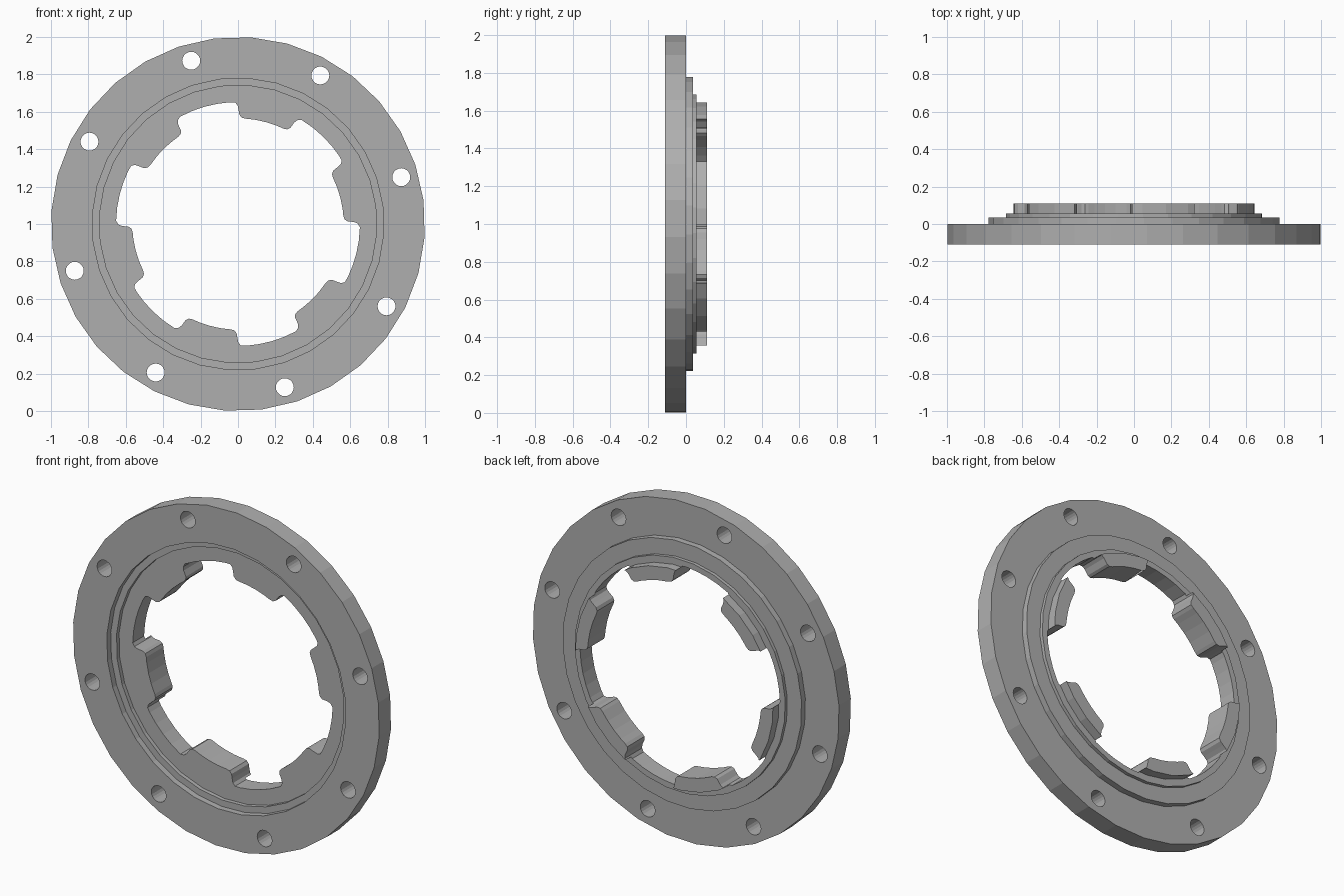
import bpy, bmesh
from math import sin, cos, radians

if "Cube" in bpy.data.objects:
    bpy.data.objects.remove(bpy.data.objects["Cube"])

grey = bpy.data.materials.new("plain grey")
grey.use_nodes = True
colour = (0.43, 0.43, 0.43, 1)
grey.diffuse_color = colour
grey.node_tree.nodes["Principled BSDF"].inputs["Base Color"].default_value = colour


def polar(angle, r, y):
    """Point at a clockwise angle from the top of the ring."""
    a = radians(angle)
    return (r * sin(a), y, 1 + r * cos(a))


def make_object(name, bm):
    bmesh.ops.recalc_face_normals(bm, faces=bm.faces)
    mesh = bpy.data.meshes.new(name)
    bm.to_mesh(mesh)
    bm.free()
    mesh.materials.append(grey)
    obj = bpy.data.objects.new(name, mesh)
    bpy.context.collection.objects.link(obj)
    return obj


def lathe(name, profile, steps, offset):
    """Closed (radius, y) profile turned about the ring axis."""
    bm = bmesh.new()
    rings = [[bm.verts.new(polar(offset + 360 * i / steps, r, y)) for r, y in profile]
             for i in range(steps)]
    n = len(profile)
    for i in range(steps):
        a, b = rings[i], rings[(i + 1) % steps]
        for j in range(n):
            k = (j + 1) % n
            bm.faces.new((a[j], a[k], b[k], b[j]))
    return make_object(name, bm)


def add_prism(bm, points, y0, y1):
    """Outline of (x, z) points extruded along y."""
    front = [bm.verts.new((x, y0, z)) for x, z in points]
    back = [bm.verts.new((x, y1, z)) for x, z in points]
    bm.faces.new(front)
    bm.faces.new(back[::-1])
    for i in range(len(points)):
        k = (i + 1) % len(points)
        bm.faces.new((front[i], front[k], back[k], back[i]))


# Flange: stepped recess in front, stepped boss and locking collar behind
INNER = 0.5
profile = [(1, -0.11), (1, 0), (0.78, 0), (0.78, 0.036), (0.687, 0.036),
           (0.687, 0.056), (0.646, 0.056), (0.646, 0.11), (INNER, 0.11),
           (INNER, -0.05), (0.742, -0.05), (0.742, -0.074),
           (0.78, -0.074), (0.78, -0.11)]
flange = lathe("flange_ring", profile, 32, 4)

# Bore cutter: six inward teeth with rounded corners
tooth = [(0.3, 0.61), (0.7, 0.585), (2, 0.569), (4, 0.565), (10, 0.565),
         (16, 0.565), (22, 0.565), (25.5, 0.565), (27.5, 0.57), (28.6, 0.585),
         (29, 0.62), (29.8, 0.64), (31.5, 0.652), (38, 0.652), (44, 0.652),
         (50, 0.652), (56, 0.652), (58.6, 0.65), (59.8, 0.635)]
bore = bmesh.new()
outline = [polar(60 * k + a, r, 0) for k in range(6) for a, r in tooth]
add_prism(bore, [(p[0], p[2]) for p in outline], -0.3, 0.3)

# Bolt hole cutters: eight around the rim
holes = bmesh.new()
for k in range(8):
    cx, _, cz = polar(29 + 45 * k, 0.908, 0)
    add_prism(holes, [(cx + 0.048 * cos(radians(18 * i)), cz + 0.048 * sin(radians(18 * i)))
                      for i in range(20)], -0.3, 0.3)

cutters = [make_object("bore_cutter", bore), make_object("bolt_hole_cutter", holes)]
for cutter in cutters:
    cutter.hide_render = True
    cut = flange.modifiers.new(cutter.name, "BOOLEAN")
    cut.operation = "DIFFERENCE"
    cut.solver = "EXACT"
    cut.object = cutter

# Bake the cuts and drop the cutters
bpy.context.view_layer.update()
graph = bpy.context.evaluated_depsgraph_get()
baked = bpy.data.meshes.new_from_object(flange.evaluated_get(graph))
flange.modifiers.clear()
flange.data = baked
for cutter in cutters:
    bpy.data.objects.remove(cutter)
